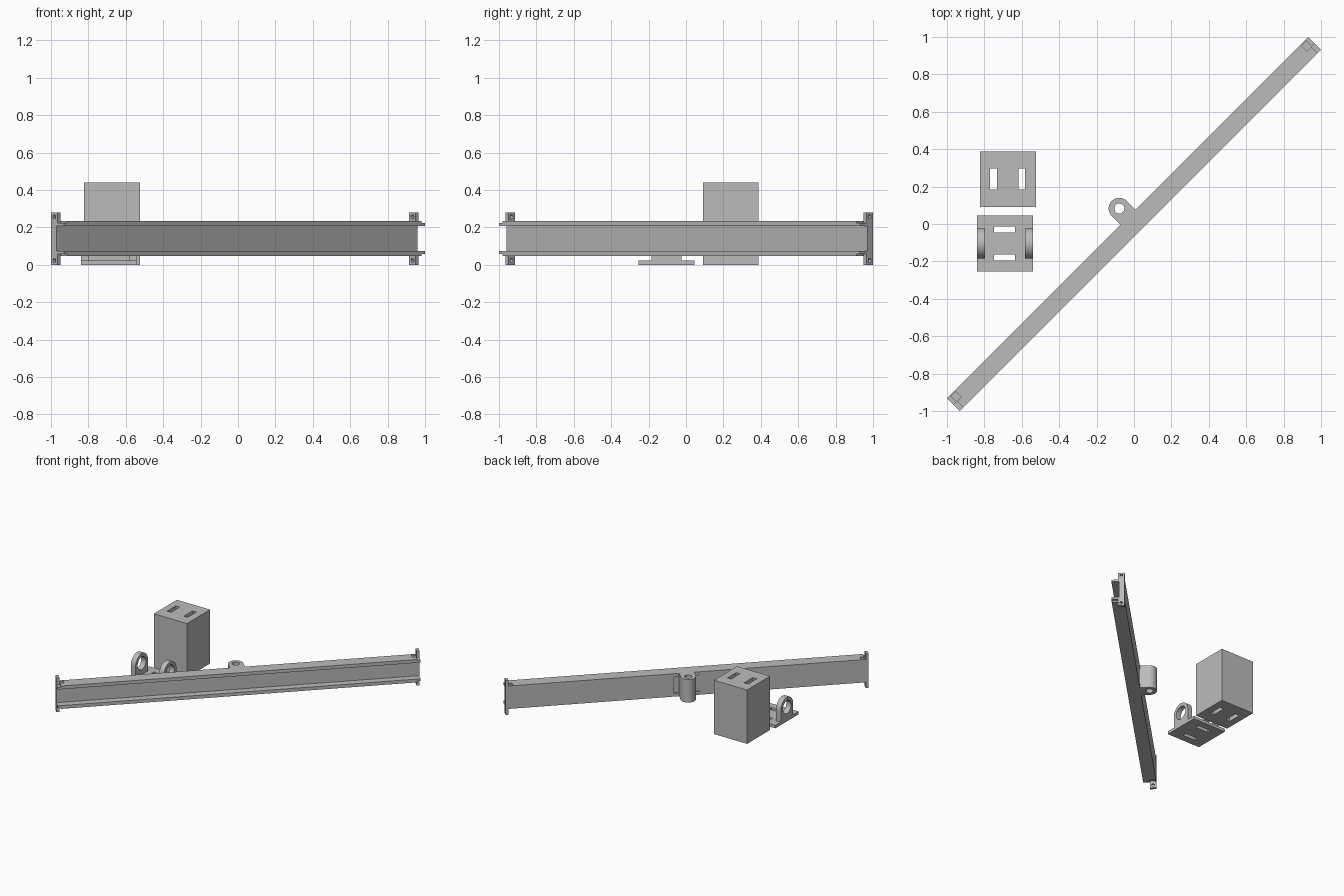
import bpy, bmesh, math
from mathutils import Matrix, Vector

if "Cube" in bpy.data.objects:
    bpy.data.objects.remove(bpy.data.objects["Cube"])

grey = bpy.data.materials.new("plain_grey")
grey.diffuse_color = (0.5, 0.5, 0.5, 1)
grey.use_nodes = True
grey.node_tree.nodes["Principled BSDF"].inputs["Base Color"].default_value = grey.diffuse_color
DIAG = Matrix.Rotation(math.radians(45), 4, 'Z')   # beam frame: x along beam, y to the back


def make(name, bm):
    bmesh.ops.recalc_face_normals(bm, faces=bm.faces)
    me = bpy.data.meshes.new(name)
    bm.to_mesh(me)
    bm.free()
    me.materials.append(grey)
    ob = bpy.data.objects.new(name, me)
    bpy.context.collection.objects.link(ob)
    return ob


def prism(name, pts, vec):
    """Extrude a closed 3D outline along a vector."""
    bm = bmesh.new()
    face = bm.faces.new([bm.verts.new(p) for p in pts])
    ext = bmesh.ops.extrude_face_region(bm, geom=[face])
    bmesh.ops.translate(bm, vec=Vector(vec),
                        verts=[g for g in ext["geom"] if isinstance(g, bmesh.types.BMVert)])
    return make(name, bm)


def box(name, x0, x1, y0, y1, z0, z1):
    return prism(name, [(x0, y0, z0), (x1, y0, z0), (x1, y1, z0), (x0, y1, z0)], (0, 0, z1 - z0))


def arc(cx, cy, r, a0, a1, n):
    return [(cx + r * math.cos(math.radians(a0 + (a1 - a0) * i / n)),
             cy + r * math.sin(math.radians(a0 + (a1 - a0) * i / n))) for i in range(n + 1)]


def circle(cx, cy, r, n=48):
    return arc(cx, cy, r, 0, 360, n)[:-1]


def boolean(ob, cutters, op='DIFFERENCE'):
    """Apply booleans, then remove the helper solids."""
    for c in cutters:
        m = ob.modifiers.new("bool", 'BOOLEAN')
        m.operation, m.solver, m.object = op, 'EXACT', c
        bpy.context.view_layer.objects.active = ob
        bpy.ops.object.modifier_apply(modifier=m.name)
        bpy.data.objects.remove(c)


def smooth(ob):
    bpy.ops.object.select_all(action='DESELECT')
    ob.select_set(True)
    bpy.context.view_layer.objects.active = ob
    bpy.ops.object.shade_smooth_by_angle(angle=math.radians(30))


# Channel beam: open side faces front right
L, W = 1.365, 0.049
Z0, Z1, FL, WEB = 0.048, 0.235, 0.027, 0.007
profile = [(-W, Z0), (W, Z0), (W, Z1), (-W, Z1), (-W, Z1 - FL),
           (WEB, Z1 - FL), (WEB, Z0 + FL), (-W, Z0 + FL)]
beam = prism("channel_beam", [(-L, v, z) for v, z in profile], (2 * L, 0, 0))

# Corner notches in the flanges and a shallow panel behind the pivot
cuts = [box("cut", -0.098, 0.098, W - 0.01, W + 0.05, Z0 + FL, Z1 - FL)]
for s in (-1, 1):
    for z0, z1 in ((Z0 - 0.05, Z0 + 0.011), (Z1 - 0.011, Z1 + 0.05)):
        for depth, v0, v1 in ((0.025, -W - 0.05, 0.0), (0.057, 0.0, W - 0.008)):
            cuts.append(box("cut", *sorted((s * (L - depth), s * (L + 0.05))), v0, v1, z0, z1))
boolean(beam, cuts)
beam.matrix_world = DIAG

# Drilled end tabs above and below each beam end
for s, side in ((-1, "left"), (1, "right")):
    for z0, z1, level in ((0.0, Z0 + 0.012, "lower"), (Z1 - 0.012, 0.28, "upper")):
        tab = box(f"{level}_{side}_tab", *sorted((s * (L - 0.022), s * L)), 0.0, W, z0, z1)
        zc = 0.024 if level == "lower" else 0.257
        hole = prism("cut", [(s * L - 0.06, y, z) for y, z in circle(W / 2, zc, 0.011, 24)],
                     (0.12, 0, 0))
        boolean(tab, [hole])
        tab.matrix_world = DIAG
        smooth(tab)

# Pivot sleeve on the back of the beam
PC, PR = 0.114, 0.057
outline = [(PR, W - 0.015)] + arc(0, PC, PR, 0, 180, 32) + [(-PR, W - 0.015)]
pivot = prism("pivot_sleeve", [(x, y, Z0) for x, y in outline], (0, 0, Z1 - Z0))
boolean(pivot, [prism("cut", [(x, y, 0) for x, y in circle(0, PC, 0.027)], (0, 0, 0.4))])
pivot.matrix_world = DIAG @ Matrix.Translation((0.003, 0, 0))
smooth(pivot)

# Block with two through slots
block = box("slotted_block", -0.824, -0.524, 0.09, 0.388, 0, 0.44)
boolean(block, [box("cut", x0, x1, 0.184, 0.297, -0.1, 0.6)
                for x0, x1 in ((-0.77, -0.733), (-0.617, -0.583))])

# Base plate with two slots
plate = box("base_plate", -0.84, -0.54, -0.254, 0.045, 0, 0.024)
boolean(plate, [box("cut", -0.749, -0.636, y0, y1, -0.1, 0.1)
                for y0, y1 in ((-0.045, -0.013), (-0.195, -0.163))])

# Round-topped bearing lugs on the plate
YC, ZC, R = -0.104, 0.117, 0.08
for x, side in ((-0.84, "left"), (-0.583, "right")):
    outline = [(YC + R, 0.024)] + arc(YC, ZC, R, 0, 180, 32) + [(YC - R, 0.024)]
    lug = prism(f"{side}_lug", [(x, y, z) for y, z in outline], (0.043, 0, 0))
    boolean(lug, [prism("cut", [(x - 0.05, y, z) for y, z in circle(YC, ZC, 0.053)],
                        (0.15, 0, 0))])
    smooth(lug)
